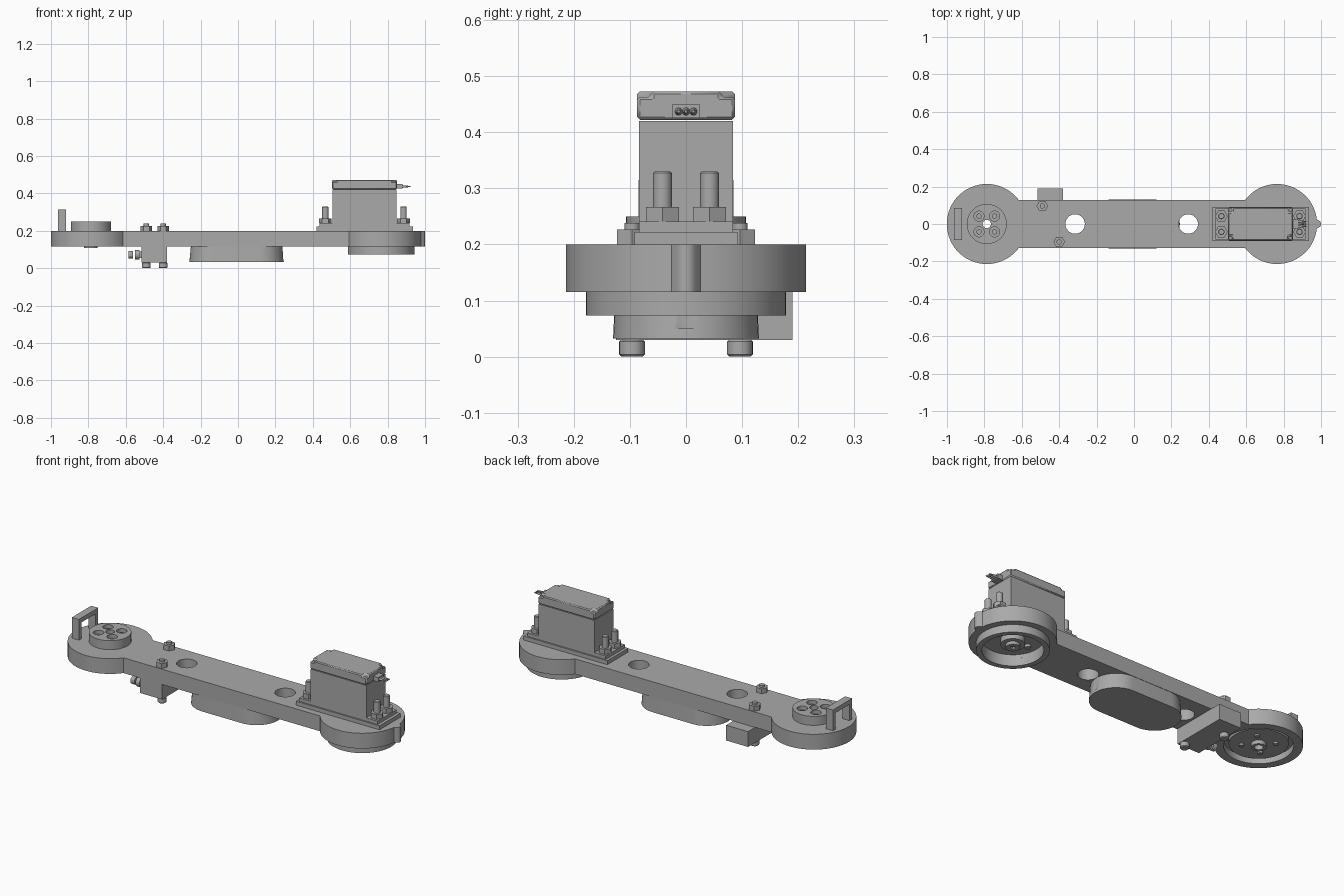
import bpy, bmesh
from math import pi, sin, cos, asin, radians

cube = bpy.data.objects.get("Cube")
if cube:
    bpy.data.objects.remove(cube, do_unlink=True)

GREY = (0.4, 0.4, 0.4, 1)
grey = bpy.data.materials.new("plain grey")
grey.use_nodes = True
grey.diffuse_color = GREY
grey.node_tree.nodes["Principled BSDF"].inputs["Base Color"].default_value = GREY


def prism(name, pts, z0, z1, top=1.0):
    """Extrude an outline from z0 to z1, optionally scaling the top."""
    bm = bmesh.new()
    low = [bm.verts.new((x, y, z0)) for x, y in pts]
    high = [bm.verts.new((x * top, y * top, z1)) for x, y in pts]
    bm.faces.new(low[::-1])
    bm.faces.new(high)
    n = len(pts)
    for i in range(n):
        j = (i + 1) % n
        bm.faces.new((low[i], low[j], high[j], high[i]))
    mesh = bpy.data.meshes.new(name)
    bm.to_mesh(mesh)
    bm.free()
    mesh.materials.append(grey)
    obj = bpy.data.objects.new(name, mesh)
    bpy.context.collection.objects.link(obj)
    return obj


def arc(cx, cy, r, a0, a1, n):
    return [(cx + r * cos(a0 + (a1 - a0) * i / n), cy + r * sin(a0 + (a1 - a0) * i / n))
            for i in range(n + 1)]


def disc(name, x, y, r, z0, z1, n=48):
    return prism(name, arc(x, y, r, 0, 2 * pi, n)[:-1], z0, z1)


def box(name, x0, x1, y0, y1, z0, z1):
    return prism(name, [(x0, y0), (x1, y0), (x1, y1), (x0, y1)], z0, z1)


def activate(obj):
    bpy.ops.object.select_all(action='DESELECT')
    obj.select_set(True)
    bpy.context.view_layer.objects.active = obj


def cut(obj, *cutters):
    for c in cutters:
        c.hide_render = True
        mod = obj.modifiers.new("cut", 'BOOLEAN')
        mod.operation, mod.solver, mod.object = 'DIFFERENCE', 'EXACT', c
        activate(obj)
        bpy.ops.object.modifier_apply(modifier=mod.name)
        bpy.data.objects.remove(c, do_unlink=True)


def bevel(obj, width):
    mod = obj.modifiers.new("bevel", 'BEVEL')
    mod.width, mod.segments = width, 1
    mod.limit_method, mod.angle_limit = 'ANGLE', radians(50)


LX, RX, R, W = -0.787, 0.765, 0.214, 0.128   # disc centres, disc radius, half bar width
BOT, TOP = 0.115, 0.2

# Arm: two round ends joined by a bar, with a small pointer on one end
a = asin(W / R)
outline = arc(LX, 0, R, a, 2 * pi - a, 48)
outline += arc(RX, 0, R, a - pi, -0.12, 24)
outline += arc(RX + 0.215, 0, 0.02, -pi / 3, pi / 3, 6)
outline += arc(RX, 0, R, 0.12, pi - a, 24)
arm = prism("arm", outline, BOT, TOP)
cut(arm,
    disc("cutter", -0.315, 0, 0.052, 0, 0.3),
    disc("cutter", 0.29, 0, 0.052, 0, 0.3),
    disc("cutter", LX, 0, 0.17, 0, 0.15),
    disc("cutter", LX, 0, 0.022, 0, 0.3),
    disc("cutter", RX, 0, 0.15, 0, 0.135))

# Pivot hub on the left end, with counterbored screws
hub = disc("pivot_hub", LX, 0, 0.107, TOP, 0.25)
corners = [(sx * 0.042, sy * 0.042) for sx in (-1, 1) for sy in (-1, 1)]
cut(hub, disc("cutter", LX, 0, 0.022, 0, 0.3),
    *[disc("cutter", LX + x, y, 0.027, 0.215, 0.3, 24) for x, y in corners])
for x, y in corners:
    disc("hub_screw", LX + x, y, 0.014, 0.21, 0.235, 16)

# Horn disc and boss inside the left recess
horn = disc("left_horn", LX, 0, 0.145, 0.128, 0.152)
cut(horn, disc("cutter", LX, 0, 0.022, 0, 0.3))
boss = disc("left_boss", LX, 0, 0.037, 0.107, 0.13, 32)
cut(boss, disc("cutter", LX, 0, 0.022, 0, 0.3))
for x, y in corners:
    disc("left_horn_screw", LX + x * 1.4, y * 1.4, 0.013, 0.119, 0.13, 16)

# Cable loop bracket
for s in (-1, 1):
    box("bracket_leg", -0.963, -0.92, s * 0.073 - 0.012, s * 0.073 + 0.012, TOP, 0.29)
box("bracket_top", -0.963, -0.92, -0.085, 0.085, 0.29, 0.315)

# Cup ring, horn and centre screw under the right end
cup = disc("right_cup", RX, 0, 0.178, 0.073, BOT, 64)
cut(cup, disc("cutter", RX, 0, 0.15, 0, 0.2, 64))
disc("right_horn", RX, 0, 0.06, 0.105, 0.137, 32)
washer = disc("right_boss", RX, 0, 0.035, 0.088, 0.107, 32)
cut(washer, disc("cutter", RX, 0, 0.014, 0.08, 0.098, 6))
for s in (-1, 1):
    disc("right_horn_screw", RX + s * 0.095, 0, 0.016, 0.122, 0.137, 16)

# Battery pod under the middle, slightly narrower at the arm
pod_pts = arc(0.115, 0, 0.13, -pi / 2, pi / 2, 24) + arc(-0.13, 0, 0.13, pi / 2, 1.5 * pi, 24)
pod = prism("pod", pod_pts, 0.032, BOT, 0.97)
cut(pod, disc("cutter", 0.29, 0, 0.052, 0.05, 0.3), disc("cutter", -0.315, 0, 0.052, 0.05, 0.3))

# Sensor block with its screws, nuts and side plug
box("sensor_block", -0.515, -0.38, -0.125, 0.19, 0.03, BOT)
for x, y in ((-0.49, 0.096), (-0.40, -0.096)):
    bevel(disc("sensor_screw_head", x, y, 0.023, 0.0, 0.031, 24), 0.004)
    disc("sensor_nut", x, y, 0.031, TOP, 0.227, 6)
    disc("sensor_screw_tip", x, y, 0.014, TOP, 0.238, 16)
box("plug_stem", -0.55, -0.51, -0.105, -0.075, 0.055, 0.09)
for x, r in ((-0.573, 0.021), (-0.538, 0.026)):
    nut = disc("plug_nut", 0, 0, r, -0.012, 0.012, 12)
    nut.rotation_euler = (0, pi / 2, 0)
    nut.location = (x, -0.09, 0.072)

# Servo on the right end
box("servo_mount", 0.42, 0.935, -0.092, 0.092, TOP, 0.222)
box("servo_lugs", 0.435, 0.918, -0.084, 0.084, 0.222, 0.241)
box("servo_body", 0.505, 0.848, -0.084, 0.084, 0.222, 0.42)
lid = box("servo_lid", 0.503, 0.85, -0.087, 0.087, 0.422, 0.473)
cut(lid, *[box("cutter", x - 0.025, x + 0.025, y - 0.025, y + 0.025, 0.463, 0.5)
           for x in (0.503, 0.85) for y in (-0.087, 0.087)])
bevel(lid, 0.006)
for x in (0.467, 0.885):
    for y in (-0.042, 0.042):
        disc("servo_nut", x, y, 0.034, 0.241, 0.267, 6)
        bevel(disc("servo_bolt", x, y, 0.017, 0.22, 0.33, 20), 0.003)

# Servo lead: socket and three tapered wires
box("lead_socket", 0.845, 0.88, -0.024, 0.024, 0.425, 0.45)
for y in (-0.013, 0, 0.013):
    wire = prism("lead_wire", arc(0, 0, 0.007, 0, 2 * pi, 12)[:-1], 0, 0.045, 0.4)
    wire.rotation_euler = (0, pi / 2, 0)
    wire.location = (0.878, y, 0.437)

# Smooth the round walls, keep the edges sharp
for obj in list(bpy.context.scene.objects):
    if obj.type == 'MESH':
        activate(obj)
        bpy.ops.object.shade_smooth_by_angle(angle=radians(30))
